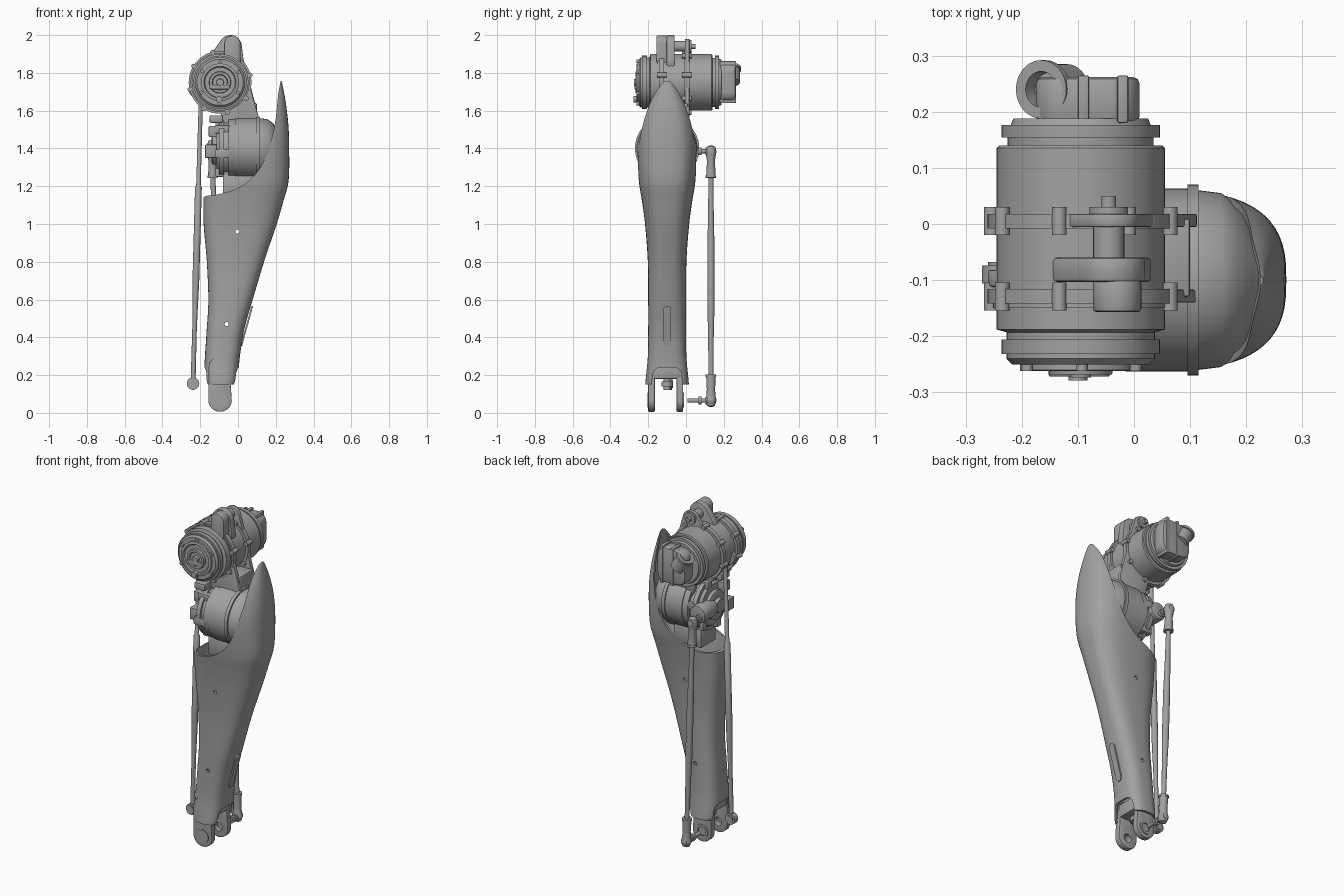
import bpy, bmesh, math
from mathutils import Vector
from mathutils.geometry import convex_hull_2d

cube = bpy.data.objects.get("Cube")
if cube:
    bpy.data.objects.remove(cube)

metal = bpy.data.materials.new("grey_metal")
metal.use_nodes = True
GREY = (0.36, 0.36, 0.36, 1)
metal.diffuse_color = GREY
metal.node_tree.nodes["Principled BSDF"].inputs["Base Color"].default_value = GREY


def finish(name, bm):
    bmesh.ops.recalc_face_normals(bm, faces=bm.faces)
    mesh = bpy.data.meshes.new(name)
    bm.to_mesh(mesh)
    bm.free()
    mesh.materials.append(metal)
    obj = bpy.data.objects.new(name, mesh)
    bpy.context.collection.objects.link(obj)
    shade(obj)
    return obj


def shade(obj):
    obj.data.shade_smooth()
    obj.data.set_sharp_from_angle(angle=math.radians(32))


def bake(obj):
    dg = bpy.context.evaluated_depsgraph_get()
    mesh = bpy.data.meshes.new_from_object(obj.evaluated_get(dg))
    obj.modifiers.clear()
    obj.data = mesh
    shade(obj)


def cut(obj, *cutters):
    for c in cutters:
        c.hide_render = True
        mod = obj.modifiers.new("cut", "BOOLEAN")
        mod.object, mod.operation, mod.solver = c, "DIFFERENCE", "EXACT"
    bake(obj)
    for c in cutters:
        bpy.data.objects.remove(c)


def loft(name, rings, capped=True):
    bm = bmesh.new()
    rows = [[bm.verts.new(p) for p in ring] for ring in rings]
    n = len(rows[0])
    for a, b in zip(rows, rows[1:]):
        for i in range(n):
            bm.faces.new((a[i], a[(i + 1) % n], b[(i + 1) % n], b[i]))
    if capped:
        bm.faces.new(rows[0])
        bm.faces.new(rows[-1])
    return finish(name, bm)


def lathe(name, origin, direction, profile, seg=48):
    """Turned part: profile is (distance along direction, radius)."""
    turn = Vector(direction).normalized().to_track_quat("Z", "Y")
    angles = [math.tau * i / seg for i in range(seg)]
    return loft(name, [[Vector(origin) + turn @ Vector((r * math.cos(a), r * math.sin(a), t))
                        for a in angles] for t, r in profile])


def prism(name, pts, axis, a, b, bevel=0.0):
    """Plate outline in xz (axis y) or yz (axis x), extruded from a to b."""
    place = (lambda p, t: (p[0], t, p[1])) if axis == "y" else (lambda p, t: (t, p[0], p[1]))
    obj = loft(name, [[place(p, t) for p in pts] for t in (a, b)])
    if bevel:
        mod = obj.modifiers.new("bevel", "BEVEL")
        mod.width, mod.segments, mod.limit_method = bevel, 2, "ANGLE"
        bake(obj)
    return obj


def hull(*circles, seg=40):
    """Outline wrapped tightly round circles (u, v, radius)."""
    pts = [(u + r * math.cos(math.tau * i / seg), v + r * math.sin(math.tau * i / seg))
           for u, v, r in circles for i in range(seg)]
    return [pts[i] for i in convex_hull_2d(pts)]


def box(name, x, y, z, bevel=0.006):
    return prism(name, [(x[0], z[0]), (x[1], z[0]), (x[1], z[1]), (x[0], z[1])], "y", *y, bevel)


def smooth_path(points, steps=5):
    """Rounded interpolation through rows of values."""
    p = [points[0]] + list(points) + [points[-1]]
    out = []
    for a, b, c, d in zip(p, p[1:], p[2:], p[3:]):
        for s in range(steps):
            t = s / steps
            out.append([0.5 * (2*j + (k - i)*t + (2*i - 5*j + 4*k - l)*t*t + (3*j - i - 3*k + l)*t**3)
                        for i, j, k, l in zip(a, b, c, d)])
    return out + [list(points[-1])]


MID = -0.1          # y of the leg's middle plane
HIP = (-0.095, 1.75)  # x, z of the upper motor axis
KNEE = 1.4          # z of the lower motor axis

# Shin shell: stations of height, left x, right x, half width
stations = [(.15, -.172, -.008, .115), (.18, -.18, 0, .113), (.3, -.175, .01, .102),
            (.45, -.165, .035, .1), (.6, -.157, .078, .1), (.8, -.165, .138, .102),
            (1.0, -.182, .205, .117), (1.12, -.183, .24, .133), (1.23, -.18, .268, .15),
            (1.4, -.18, .271, .16), (1.52, -.18, .267, .15), (1.62, -.18, .256, .125),
            (1.7, -.18, .243, .088), (1.745, -.18, .234, .055), (1.757, -.18, .23, .025)]
rings = []
for z, left, right, half in smooth_path(stations):
    ring = []
    for i in range(64):
        c, s = math.cos(math.tau * i / 64), math.sin(math.tau * i / 64)
        ring.append(((left + right) / 2 + (right - left) / 2 * math.copysign(abs(c) ** .72, c),
                     MID + half * math.copysign(abs(s) ** .72, s), z))
    rings.append(ring)
shell = loft("shin_shell", rings, capped=False)
wall = shell.modifiers.new("wall", "SOLIDIFY")
wall.thickness, wall.offset = 0.013, -1
bake(shell)
rim = smooth_path([(-.19, 1.13), (-.17, 1.148), (-.1, 1.158), (0, 1.19), (.08, 1.25), (.14, 1.34),
                   (.18, 1.46), (.2, 1.56), (.212, 1.68), (.228, 1.77)], 4)
opening = prism("opening_cutter", rim + [[.228, 2], [-.4, 2], [-.4, 1.13]], "y", -.5, .4)
arch = prism("arch_cutter", hull((MID - .035, .2, .04), (MID + .035, .2, .04),
                                 (MID - .08, .1, .01), (MID + .08, .1, .01)), "x", -.4, .3)
holes = [lathe("screw_cutter", (x, -.4, z), (0, 1, 0), [(0, .011), (.6, .011)], 20)
         for x, z in ((-.003, .96), (-.06, .47))]
cut(shell, opening, arch, *holes)

# Thin slot cover on the outer side of the shin
lean = Vector((.055, 0, .2)).normalized()
loft("slot_cover", [[Vector((.05 + off, MID + u, .46)) + lean * v
                     for u, v in hull((0, -.09, .02), (0, .09, .02), seg=24)]
                    for off in (-.008, .001)])

# Ankle fork, its crown and stop bolt
for side, y in (("front", -.2), ("rear", -.05)):
    prong = prism(side + "_ankle_prong", hull((-.095, .068, .062), (-.1, .24, .055)),
                  "y", y, y + .035, .004)
    cut(prong, lathe("pin_cutter", (-.095, y - .1, .068), (0, 1, 0), [(0, .026), (.3, .026)], 24))
    lathe(side + "_ankle_bushing", (-.095, y + (.03 if side == "rear" else -.004), .068), (0, 1, 0),
          [(0, .026), (0, .04), (.009, .04), (.009, .026), (0, .026)], 32)
box("ankle_crown", (-.15, -.04), (-.18, -.03), (.18, .26))
lathe("ankle_stop_bolt", (-.095, MID, .12), (0, 0, 1),
      [(0, .018), (.02, .018), (.02, .03), (.045, .03), (.045, .018), (.08, .018)], 24)

# Upper motor, turned along y
lathe("upper_motor", (HIP[0], 0, HIP[1]), (0, 1, 0),
      [(-.25, .1), (-.25, .122), (-.24, .132), (-.232, .132), (-.232, .141), (-.206, .141),
       (-.206, .132), (-.193, .132), (-.188, .15), (-.15, .15), (-.15, .156), (-.142, .156),
       (-.142, .15), (-.03, .15), (.02, .15), (.135, .15), (.14, .145), (.14, .13), (.154, .13),
       (.154, .141), (.176, .141), (.176, .125), (.188, .12)], 64)
for y0, y1 in ((-.142, -.116), (-.008, .018)):
    lathe("motor_clamp_ring", (HIP[0], y0, HIP[1]), (0, 1, 0), [(0, .166), (y1 - y0, .166)], 64)
    for i in range(8):
        a = math.tau * (i + .3) / 8
        lathe("clamp_bolt", (HIP[0] + .164 * math.cos(a), y0 - .012, HIP[1] + .164 * math.sin(a)),
              (0, 1, 0), [(0, .013), (y1 - y0 + .024, .013)], 16)

# Front face of the upper motor: dished rings, hub, bolts
lathe("front_face_ring", (HIP[0], -.25, HIP[1]), (0, -1, 0),
      [(-.002, .1), (.01, .1), (.012, .096), (.012, .085), (.004, .08), (.004, .058), (.018, .056),
       (.018, .042), (.008, .038), (.008, .02), (.024, .018)])
for i in range(6):
    a = math.tau * i / 6 + .5
    lathe("face_bolt", (HIP[0] + .112 * math.cos(a), -.262, HIP[1] + .112 * math.sin(a)),
          (0, 1, 0), [(0, .01), (.02, .01)], 16)
prism("front_bridge", hull((-.14, 1.725, .012), (-.055, 1.725, .012)), "y", -.272, -.25, .003)
lathe("front_sensor", (-.1, -.279, 1.66), (0, 1, 0), [(0, .017), (.03, .017)], 20)

# Rear cover with cable elbow
prism("rear_cover", hull((-.125, 1.8, .05), (-.045, 1.8, .055), (-.045, 1.7, .055), (-.125, 1.7, .05)),
      "y", .18, .262, .012)
for x in (-.09, -.02):
    box("rear_cover_rib", (x - .01, x + .01), (.18, .265), (1.64, 1.862), .004)
lathe("cable_elbow", (-.12, .24, 1.75), (-.5, 0, .85), [(0, .045), (.075, .045), (.075, .052), (.09, .052),
                                                     (.09, .032), (.06, .03)], 32)

# Link plates joining both motors, with top lug and pin
prism("rear_link_plate", hull((-.04, 1.93, .05), (-.06, 1.82, .1), (.06, 1.55, .052), (0, 1.47, .05)),
      "y", -.005, .018, .003)
prism("front_link_plate", hull((-.06, 1.8, .1), (.06, 1.55, .052), (0, 1.47, .05)),
      "y", -.14, -.117, .003)
box("link_web", (.0, .1), (-.13, .01), (1.52, 1.64))
prism("top_lug", hull((-.04, 1.94, .06), (-.06, 1.86, .09)), "y", -.103, -.06, .006)
prism("top_lug_nose", hull((-.03, 1.955, .043), (-.03, 1.85, .043)), "y", -.157, -.1, .006)
lathe("top_pin", (-.045, -.07, 1.94), (0, 1, 0),
      [(0, .028), (.07, .028), (.07, .034), (.1, .034), (.1, .013), (.12, .013)], 24)

# Lower motor, turned along x
lathe("lower_motor", (0, MID, KNEE), (1, 0, 0),
      [(-.115, .06), (-.115, .12), (-.1, .13), (-.1, .152), (-.075, .152), (-.075, .14),
       (-.05, .14), (-.05, .158), (-.015, .158), (-.015, .163), (.095, .163), (.095, .17),
       (.115, .17), (.115, .16), (.155, .155), (.185, .135), (.21, .095), (.235, .06)], 64)
lathe("lower_motor_hub", (-.11, MID, KNEE), (-1, 0, 0),
      [(0, .085), (.025, .085), (.03, .07), (.03, .045), (.05, .04), (.05, .02)], 40)
for i in range(6):
    a = math.tau * i / 6 + .2
    box("lower_motor_lug", (-.12, -.045), (MID + .135 * math.cos(a) - .02, MID + .135 * math.cos(a) + .02),
        (KNEE + .135 * math.sin(a) - .022, KNEE + .135 * math.sin(a) + .022), .005)
box("connector_block", (-.15, -.08), (-.2, -.12), (1.535, 1.575))
box("connector_upper", (-.155, -.11), (-.2, -.14), (1.46, 1.52))
box("connector_lower", (-.175, -.11), (-.21, -.13), (1.35, 1.42))
box("knee_yoke", (-.08, .1), (-.17, -.03), (1.15, 1.26))

# Crank and ankle push rod behind the shin
prism("knee_crank", hull((-.135, 1.385, .032), (-.12, 1.4, .05)), "y", -.06, .065, .005)
foot, top = Vector((-.095, .132, .065)), Vector((-.137, .132, 1.385))
lathe("ankle_rod", foot, top - foot,
      [(-.033, .01), (-.028, .02), (0, .03), (.025, .024), (.06, .022), (.125, .025), (.125, .028),
       (.138, .028), (.138, .013), (.35, .015), (.5, .019), (.8, .019), (1.0, .015), (1.18, .013),
       (1.18, .028), (1.193, .028), (1.193, .025), (1.27, .021), (1.3, .026), (1.32, .03),
       (1.345, .022), (1.35, .01)], 24)
for name, p, reach in (("rod_foot_pin", foot, .125), ("rod_top_pin", top, .08)):
    lathe(name, p, (0, -1, 0), [(-.025, .018), (.03, .02), (.03, .011), (.05, .011), (.05, .021),
                                (.065, .021), (.065, .011), (reach, .011)], 20)

# Side rod outside the shin, from the upper motor to the ankle
low, high = Vector((-.238, MID + .01, .155)), Vector((-.196, MID + .01, 1.69))
lathe("side_rod", low, high - low,
      [(.02, .013), (.3, .012), (.55, .018), (1.04, .018), (1.05, .012), (1.53, .011)], 20)
for p, r in ((low, .033), (high, .03)):
    lathe("side_rod_eye", p + Vector((0, -.022, 0)), (0, 1, 0),
          [(0, .012), (0, .022), (.006, .022), (.006, r), (.038, r), (.038, .022), (.044, .022), (.044, .012)], 32)
prism("side_rod_crank", hull((-.215, 1.71, .045), (-.15, 1.74, .08)), "y", -.112, -.082, .004)
